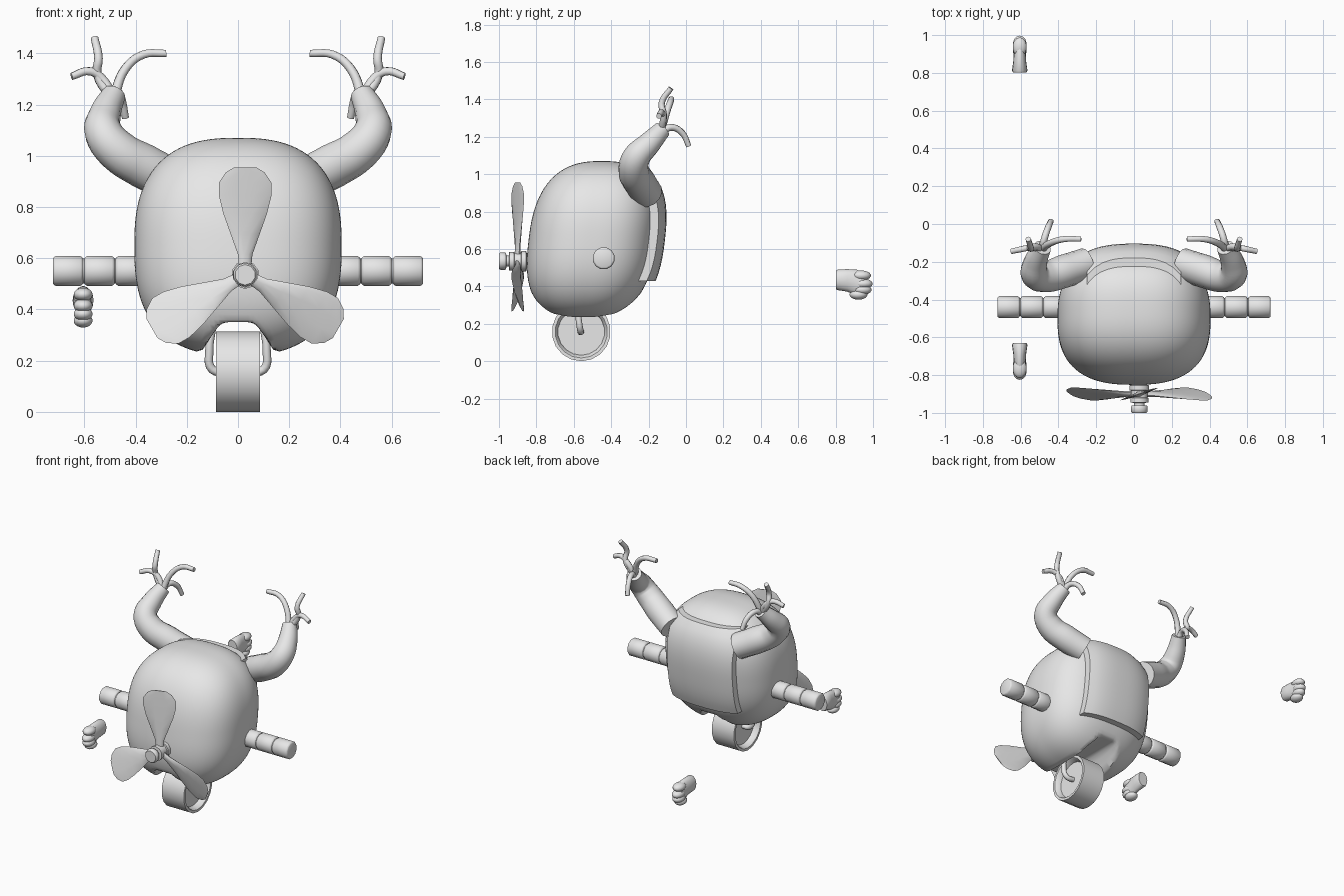
import bpy, bmesh, math
from mathutils import Vector, Matrix

old = bpy.data.objects.get("Cube")
if old:
    bpy.data.objects.remove(old, do_unlink=True)

grey = bpy.data.materials.new("light_grey")
grey.use_nodes = True
grey.diffuse_color = (0.8, 0.8, 0.8, 1)
grey.node_tree.nodes["Principled BSDF"].inputs["Base Color"].default_value = (0.8, 0.8, 0.8, 1)


def finish(obj, angle=40, mirror=False):
    obj.data.materials.clear()
    obj.data.materials.append(grey)
    bpy.ops.object.select_all(action="DESELECT")
    obj.select_set(True)
    bpy.context.view_layer.objects.active = obj
    bpy.ops.object.shade_smooth_by_angle(angle=math.radians(angle))
    if mirror:
        obj.modifiers.new("mirror", "MIRROR")
    return obj


def from_bmesh(name, bm, **kw):
    bmesh.ops.recalc_face_normals(bm, faces=bm.faces)
    mesh = bpy.data.meshes.new(name)
    bm.to_mesh(mesh)
    bm.free()
    obj = bpy.data.objects.new(name, mesh)
    bpy.context.collection.objects.link(obj)
    return finish(obj, **kw)


def add_loft(bm, rings):
    """Skin a list of equal rings and cap both ends."""
    rows = [[bm.verts.new(p) for p in ring] for ring in rings]
    n = len(rows[0])
    for a, b in zip(rows, rows[1:]):
        for i in range(n):
            j = (i + 1) % n
            bm.faces.new((a[i], a[j], b[j], b[i]))
    bm.faces.new(rows[0])
    bm.faces.new(rows[-1])


def lathe(name, profile, center, axis, segs=12, **kw):
    """Profile of (position along axis, radius), axis X or Y."""
    bm = bmesh.new()
    rings = []
    for t, r in profile:
        ring = []
        for i in range(segs):
            a = 2 * math.pi * (i + 0.5) / segs
            u, w = r * math.cos(a), r * math.sin(a)
            ring.append(Vector(center) + Vector((t, u, w) if axis == "X" else (u, t, w)))
        rings.append(ring)
    add_loft(bm, rings)
    return from_bmesh(name, bm, **kw)


def tube(name, points, radii, size=3, mirror=True):
    """Smooth tube through points with a radius for each."""
    cu = bpy.data.curves.new(name, "CURVE")
    cu.dimensions, cu.bevel_depth, cu.bevel_resolution = "3D", 1, size
    cu.use_fill_caps, cu.resolution_u = True, 5
    sp = cu.splines.new("BEZIER")
    sp.bezier_points.add(len(points) - 1)
    for bp, p, r in zip(sp.bezier_points, points, radii):
        bp.co, bp.radius = p, r
        bp.handle_left_type = bp.handle_right_type = "AUTO"
    obj = bpy.data.objects.new(name, cu)
    bpy.context.collection.objects.link(obj)
    bpy.ops.object.select_all(action="DESELECT")
    obj.select_set(True)
    bpy.context.view_layer.objects.active = obj
    bpy.ops.object.convert(target="MESH")
    return finish(bpy.context.object, 50, mirror)


# Body: rounded block with an arch underneath for the wheel
P, HALF, MID = 2.6, Vector((0.405, 0.342, 0.425)), Vector((0, -0.5, 0.645))
LEAN = 0.05

bm = bmesh.new()
bmesh.ops.create_cube(bm, size=2)
bmesh.ops.subdivide_edges(bm, edges=bm.edges[:], cuts=27, use_grid_fill=True)
for v in bm.verts:
    d = Vector([math.tan(c * math.pi / 4) for c in v.co])
    d /= sum(abs(c) ** P for c in d) ** (1 / P)
    x, y, z = (MID[i] + HALF[i] * d[i] for i in range(3))
    y += LEAN * d.z
    t = min(max((abs(x) - 0.05) / 0.12, 0), 1)
    z = max(z, 0.35 - 0.13 * t * t * (3 - 2 * t))
    v.co = (x, y, z)
from_bmesh("body", bm, angle=60)

# Back panel: raised plate following the body
bm = bmesh.new()
bmesh.ops.create_grid(bm, x_segments=12, y_segments=14, size=1)
for v in bm.verts:
    x, z = v.co.x * 0.25, 0.715 + v.co.y * 0.285
    zn = (z - MID.z) / HALF.z
    bulge = 1 - abs(x / HALF.x) ** P - abs(zn) ** P
    v.co = (x, MID.y + LEAN * zn + HALF.y * max(bulge, 0.1) ** (1 / P) + 0.045, z)
top = bm.faces[:]
low = bmesh.ops.extrude_face_region(bm, geom=top)
for v in low["geom"]:
    if isinstance(v, bmesh.types.BMVert):
        v.co.y -= 0.09
from_bmesh("back_panel", bm)

# Side stubs: three drums joined by narrow necks
profile = [(0.34, 0.05)]
for start in (0.36, 0.482, 0.605):
    end = start + 0.118
    profile += [(start, 0.05), (start + 0.002, 0.054), (start + 0.01, 0.06),
                (end - 0.01, 0.06), (end - 0.002, 0.054), (end, 0.05)]
lathe("side_stub", profile, (0, -0.44, 0.55), "X", 12, mirror=True)

# Bent arms with four curling fingers
tube("upper_arm",
     [(0.25, -0.21, 0.9), (0.37, -0.25, 0.96), (0.47, -0.28, 1.02),
      (0.525, -0.265, 1.09), (0.52, -0.2, 1.16), (0.485, -0.125, 1.24)],
     [0.085, 0.088, 0.082, 0.075, 0.063, 0.047], 5)
wrist = (0.487, -0.135, 1.22)
fingers = {
    "inner_finger": [(0.44, -0.1, 1.34), (0.37, -0.08, 1.395), (0.28, -0.08, 1.4)],
    "top_finger": [(0.55, -0.12, 1.32), (0.545, -0.13, 1.38), (0.56, -0.08, 1.46)],
    "outer_finger": [(0.53, -0.12, 1.3), (0.58, -0.13, 1.33), (0.65, -0.145, 1.31)],
    "back_finger": [(0.475, -0.08, 1.25), (0.455, -0.02, 1.22), (0.44, 0.015, 1.15)],
}
for name, path in fingers.items():
    tube(name, [wrist] + path, [0.02, 0.018, 0.017, 0.015], 2)

# Wheel with recessed sides, and its hooked struts
lathe("wheel", [(-0.045, 0.125), (-0.08, 0.135), (-0.085, 0.14), (-0.085, 0.157),
                (0.085, 0.157), (0.085, 0.14), (0.08, 0.135), (0.045, 0.125)],
      (0, -0.56, 0.157), "X", 18)
tube("wheel_strut", [(0.1, -0.575, 0.33), (0.112, -0.575, 0.24),
                     (0.1, -0.565, 0.165), (0.03, -0.56, 0.157)], [0.015, 0.016, 0.017, 0.016], 2)

# Propeller: turned shaft and three pitched blades
HUB = Vector((0.028, -0.9, 0.535))
lathe("propeller_shaft",
      [(0.1, 0.04), (0.05, 0.04), (0.045, 0.055), (0.02, 0.055), (0.018, 0.045), (-0.018, 0.045),
       (-0.02, 0.05), (-0.045, 0.05), (-0.047, 0.03), (-0.06, 0.03), (-0.062, 0.043),
       (-0.07, 0.047), (-0.092, 0.047), (-0.1, 0.04)], HUB, "Y", 10)
outline = [(0.03, 0.025), (0.08, 0.03), (0.16, 0.06), (0.24, 0.09), (0.31, 0.108),
           (0.36, 0.108), (0.4, 0.08), (0.42, 0.045)]
for k in range(3):
    bm = bmesh.new()
    rings = []
    for r, w in outline:
        thick = 0.016 * (1 - r / 0.5)
        rings.append([(w * math.cos(a), thick * math.sin(a), r)
                      for a in (i * math.pi / 5 for i in range(10))])
    add_loft(bm, rings)
    turn = Matrix.Rotation(k * math.tau / 3, 4, "Y") @ Matrix.Rotation(math.radians(18), 4, "Z")
    bm.transform(Matrix.Translation(HUB) @ turn)
    from_bmesh("propeller_blade_%d" % (k + 1), bm, angle=60)

# Loose hands: tapered palm with stacked fingers, facing outwards
for name, root, way in (("front_hand", -0.63, -1), ("rear_hand", 0.802, 1)):
    bm = bmesh.new()
    add_loft(bm, [[(-0.605 + rx * math.cos(a), root + way * y, z + rz * math.sin(a))
                   for a in (i * math.pi / 8 for i in range(16))]
                  for y, z, rx, rz in ((0, 0.435, 0.036, 0.05), (0.01, 0.435, 0.041, 0.055),
                                       (0.06, 0.432, 0.034, 0.06), (0.11, 0.42, 0.032, 0.07),
                                       (0.15, 0.41, 0.03, 0.062))])
    for y, z, ry in ((0.135, 0.458, 0.052), (0.145, 0.414, 0.051), (0.14, 0.382, 0.05),
                     (0.12, 0.356, 0.048)):
        shape = Matrix.Translation((-0.605, root + way * y, z)) @ Matrix.Diagonal((0.038, ry, 0.027, 1))
        bmesh.ops.create_uvsphere(bm, u_segments=14, v_segments=9, radius=1, matrix=shape)
    from_bmesh(name, bm, angle=60)
